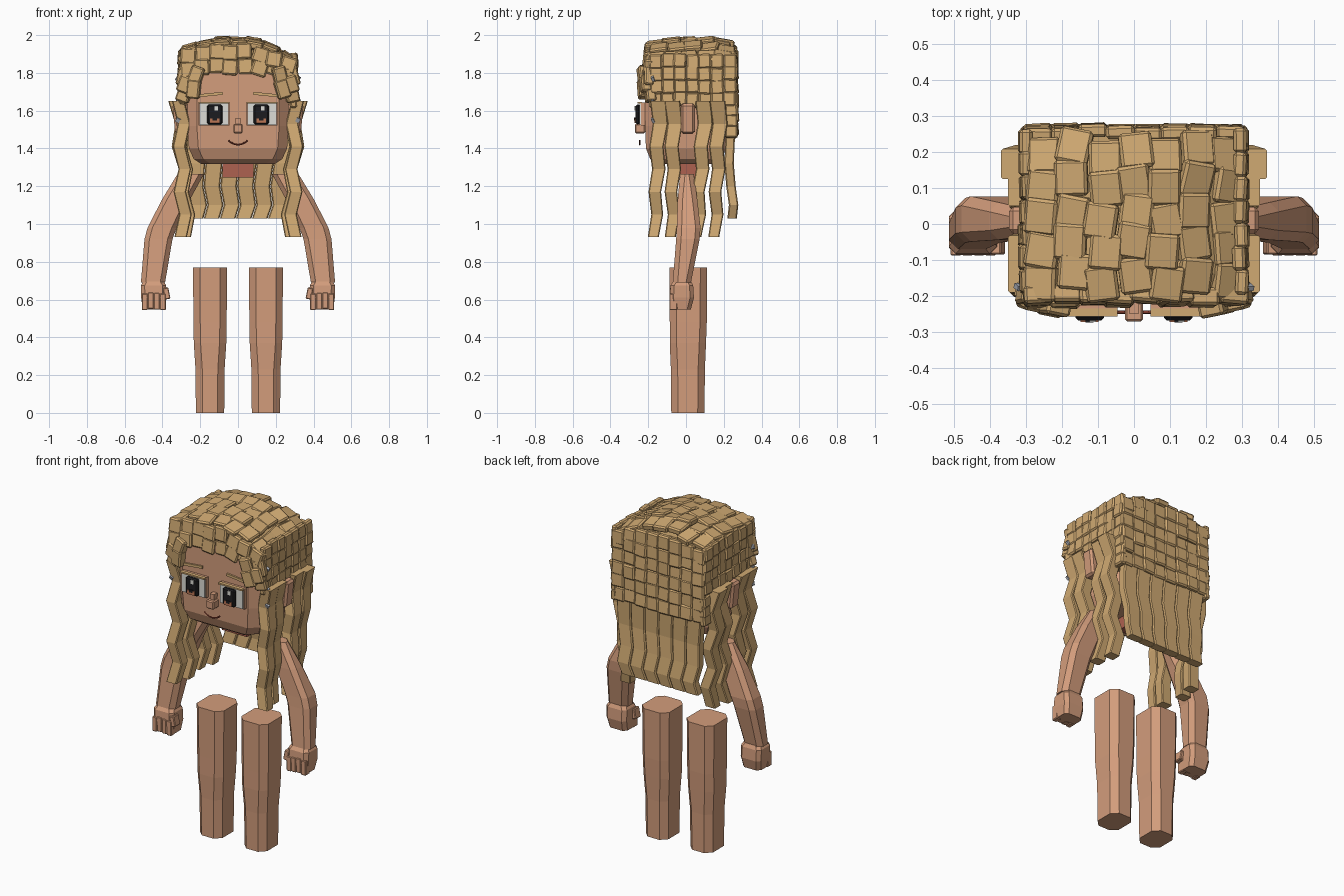
import bpy, bmesh, random
from mathutils import Matrix, Vector, Euler

random.seed(4)
if "Cube" in bpy.data.objects:
    bpy.data.objects.remove(bpy.data.objects["Cube"])


def material(name, r, g, b):
    m = bpy.data.materials.new(name)
    m.use_nodes = True
    m.diffuse_color = (r, g, b, 1)
    m.node_tree.nodes["Principled BSDF"].inputs["Base Color"].default_value = (r, g, b, 1)
    return m


SKIN = material("skin", .65, .335, .2)
HAIR = material("blond hair", .63, .4, .17)
NECK = material("reddish neck", .42, .12, .08)
WHITE = material("eye white", .72, .72, .68)
BLACK = material("black", .012, .012, .014)
IRIS = material("warm iris", .5, .18, .09)
LIP = material("dark red lip", .25, .05, .03)
SILVER = material("silver", .4, .42, .47)


def finish(bm, name, mat, bevel=0):
    bmesh.ops.recalc_face_normals(bm, faces=bm.faces)
    mesh = bpy.data.meshes.new(name)
    bm.to_mesh(mesh)
    bm.free()
    mesh.materials.append(mat)
    ob = bpy.data.objects.new(name, mesh)
    bpy.context.collection.objects.link(ob)
    if bevel:
        mod = ob.modifiers.new("bevel", "BEVEL")
        mod.width, mod.segments = bevel, 1


def add_box(bm, centre, size, rot=(0, 0, 0)):
    m = Matrix.LocRotScale(Vector(centre), Euler(rot), Vector(size))
    bmesh.ops.create_cube(bm, size=1, matrix=m)


def box(name, mat, centre, size, rot=(0, 0, 0), bevel=0):
    bm = bmesh.new()
    add_box(bm, centre, size, rot)
    finish(bm, name, mat, bevel)


def add_loft(bm, rings, cut):
    """Stack chamfered rectangles given as (x, y, z, half width, half depth)."""
    loops = []
    for x, y, z, w, d in rings:
        c = min(cut, w * .9, d * .9)
        pts = []
        for sx, sy in ((1, 1), (-1, 1), (-1, -1), (1, -1)):
            pair = [(sx * w, sy * (d - c)), (sx * (w - c), sy * d)]
            pts += pair if sx * sy > 0 else pair[::-1]
        loops.append([bm.verts.new((x + px, y + py, z)) for px, py in pts])
    for a, b in zip(loops, loops[1:]):
        for i in range(8):
            j = (i + 1) % 8
            bm.faces.new((a[i], a[j], b[j], b[i]))
    bm.faces.new(loops[0])
    bm.faces.new(loops[-1])


def loft(name, mat, rings, cut):
    bm = bmesh.new()
    add_loft(bm, rings, cut)
    finish(bm, name, mat)


def jitter(a):
    return random.uniform(-a, a)


def crown_drop(x):
    """How far the hair surface falls from the parting; the left side is steeper."""
    return (1.3 if x > 0 else .6) * x * x


# Head and neck
loft("head", SKIN, [(0, 0, 1.318, .195, .15), (0, 0, 1.345, .235, .19), (0, 0, 1.4, .26, .212),
                    (0, 0, 1.52, .268, .217), (0, 0, 1.84, .268, .215)], .05)
box("neck", NECK, (0, .02, 1.295), (.165, .11, .1))

# Nose and mouth
box("nose", SKIN, (0, -.243, 1.505), (.05, .055, .05), bevel=.006)
box("nose_bridge", SKIN, (0, -.228, 1.542), (.028, .04, .04))
curve = bpy.data.curves.new("mouth", "CURVE")
curve.dimensions = "3D"
curve.bevel_depth, curve.bevel_resolution = .0045, 0
line = curve.splines.new("POLY")
line.points.add(6)
for i, p in enumerate(line.points):
    t = i / 3 - 1
    p.co = (t * .052, -.245, 1.42 + .022 * t * t, 1)
curve.materials.append(LIP)
bpy.context.collection.objects.link(bpy.data.objects.new("mouth", curve))

for s, side in ((1, "left"), (-1, "right")):
    # Eyes and brows
    box(side + "_eye_socket", SKIN, (s * .127, -.222, 1.582), (.163, .03, .122))
    box(side + "_eye_white", WHITE, (s * .127, -.241, 1.581), (.152, .009, .112))
    box(side + "_pupil", BLACK, (s * .123, -.255, 1.58), (.08, .025, .104), bevel=.008)
    box(side + "_iris", IRIS, (s * .123, -.269, 1.546), (.05, .006, .024))
    box(side + "_iris_core", BLACK, (s * .123, -.27, 1.556), (.022, .008, .016))
    box(side + "_eye_glint", WHITE, (s * .123 + .008, -.269, 1.612), (.018, .006, .024))
    box(side + "_upper_lid", HAIR, (s * .127, -.245, 1.642), (.163, .022, .009))
    box(side + "_brow", HAIR, (s * .15, -.22, 1.685), (.14, .012, .015), (0, s * .1, 0))
    # Ears and studs
    box(side + "_ear", SKIN, (s * .3, .01, 1.56), (.08, .075, .16), (0, s * .1, 0), .012)
    for z in (1.77, 1.65, 1.55):
        box(side + "_stud", SILVER, (s * .318, -.175, z), (.022, .014, .024), (.4, .5, 0))
    # Arms
    loft(side + "_arm", SKIN, [(s * .25, .005, 1.265, .07, .036), (s * .328, .008, 1.13, .074, .052),
                               (s * .402, .014, .98, .077, .063), (s * .421, .01, .92, .074, .062),
                               (s * .45, -.022, .69, .064, .048)], .026)
    # Fists
    loft(side + "_hand", SKIN, [(s * .447, -.02, .7, .052, .046), (s * .447, -.022, .675, .067, .06),
                                (s * .446, -.022, .61, .067, .064), (s * .444, -.026, .548, .06, .052)], .02)
    bm = bmesh.new()
    for i in range(4):
        add_box(bm, (s * (.398 + i * .032), -.067, .588 + .003 * (i % 3)), (.031, .042, .088))
    add_box(bm, (s * .378, -.06, .632), (.03, .05, .06), (0, s * .2, 0))
    finish(bm, side + "_fingers", SKIN, .004)
    # Legs
    loft(side + "_leg", SKIN, [(s * .148, .01, 0, .075, .088), (s * .148, .01, .23, .077, .09),
                               (s * .148, .01, .37, .086, .096), (s * .148, .012, .48, .088, .098),
                               (s * .148, .012, .77, .09, .1)], .036)

# Hair base under the tiles
loft("hair_crown", HAIR, [(0, .03, 1.79, .29, .235), (0, .03, 1.86, .28, .23), (0, .03, 1.92, .2, .2)], .04)
box("hair_back", HAIR, (0, .2, 1.65), (.57, .1, .38))
for s, side in ((1, "left"), (-1, "right")):
    box(side + "_hair_base", HAIR, (s * .28, .035, 1.74), (.04, .4, .2))

# Overlapping tiles on the crown
bm = bmesh.new()
for row in range(5):
    for col in range(7):
        x = -.255 + col * .085 + jitter(.008)
        y = -.15 + row * .086 + (.014 if col % 2 else -.008) + jitter(.008)
        z = 1.97 - crown_drop(x) + jitter(.006) - (.012 if row in (0, 4) else 0)
        lean = (2.1 if x > 0 else 1) * x
        tilt = .1 if row < 4 else -.15
        add_box(bm, (x, y, z), (.092, .1, .038), (tilt + jitter(.07), lean + jitter(.06), jitter(.2)))
finish(bm, "crown_tiles", HAIR, .008)

# Hair tiles round the sides
bm = bmesh.new()
for s in (1, -1):
    for row in range(4):
        for col in range(7):
            y = -.16 + col * .065
            add_box(bm, (s * (.297 + jitter(.005)), y + jitter(.004), 1.872 - .01 * s - row * .068 + jitter(.006)),
                    (.036, .069, .078), (jitter(.06), s * -.06 + jitter(.05), jitter(.06)))
    for row in range(3):
        for y in (.175, .239):
            add_box(bm, (s * .295, y, 1.6 - row * .057 + jitter(.005)), (.036, .066, .066),
                    (jitter(.05), s * -.08, jitter(.06)))
finish(bm, "side_tiles", HAIR, .008)

# Hair tiles on the back and on the hairline
bm = bmesh.new()
for row in range(6):
    for col in range(8):
        x = -.266 + col * .076
        z = 1.885 - (crown_drop(x) * .5 if row == 0 else 0) - row * .076
        add_box(bm, (x, .254 + jitter(.006), z + jitter(.006)),
                (.08, .036, .084), (.06 + jitter(.05), jitter(.05), jitter(.06)))
finish(bm, "back_tiles", HAIR, .008)
bm = bmesh.new()
for row in range(2):
    for col in range(8):
        x = -.266 + col * .076
        z = 1.91 - row * .074 - crown_drop(x) * (.7 - .4 * row)
        add_box(bm, (x + jitter(.006), -.2 + jitter(.008), z + jitter(.008)),
                (.083, .05, .084), (-.1, .25 * (x > .1) + jitter(.1), jitter(.1)))
finish(bm, "hairline_tiles", HAIR, .008)

# Swept chunks framing the forehead
bm = bmesh.new()
for s in (1, -1):
    for x, y, z, h in ((.285, -.2, 1.78, .1), (.285, -.19, 1.69, .09), (.222, -.228, 1.785, .1),
                       (.235, -.228, 1.715, .1), (.28, -.215, 1.74, .09)):
        add_box(bm, (s * x, y, z), (.07, .05, h), (jitter(.1), s * -.22 + jitter(.15), s * .2))
finish(bm, "forehead_chunks", HAIR, .008)

# Long wavy strands at the sides
for s, side in ((1, "left"), (-1, "right")):
    bm = bmesh.new()
    for k, (top_y, end_y) in enumerate(((-.14, -.165), (-.065, -.075), (.1, .06), (.175, .155))):
        rings = []
        for i in range(7):
            t = i / 6
            wave = -.014 if i % 2 else .014
            x = .302 - (.034 if k % 2 else .012) * t + wave + (.02 * (1 - t) if k == 3 else 0)
            y = top_y + (end_y - top_y) * t - wave * .6
            rings.append((s * x, y, 1.65 - .72 * t, .033, .042 - .013 * t))
        add_loft(bm, rings, .005)
    finish(bm, side + "_side_strands", HAIR)

# Strands down the back, kinked near their tips
bm = bmesh.new()
for k in range(6):
    rings = []
    for z, dx, dy in ((1.5, 0, 0), (1.32, .008, -.008), (1.2, -.006, .002), (1.1, .01, .016), (1.03, -.012, .008)):
        t = (1.5 - z) / .47
        rings.append(((k - 2.5) * (.094 - .009 * t) + dx, .236 + dy, z, .047 - .006 * t, .025))
    add_loft(bm, rings, .006)
finish(bm, "back_strands", HAIR)
